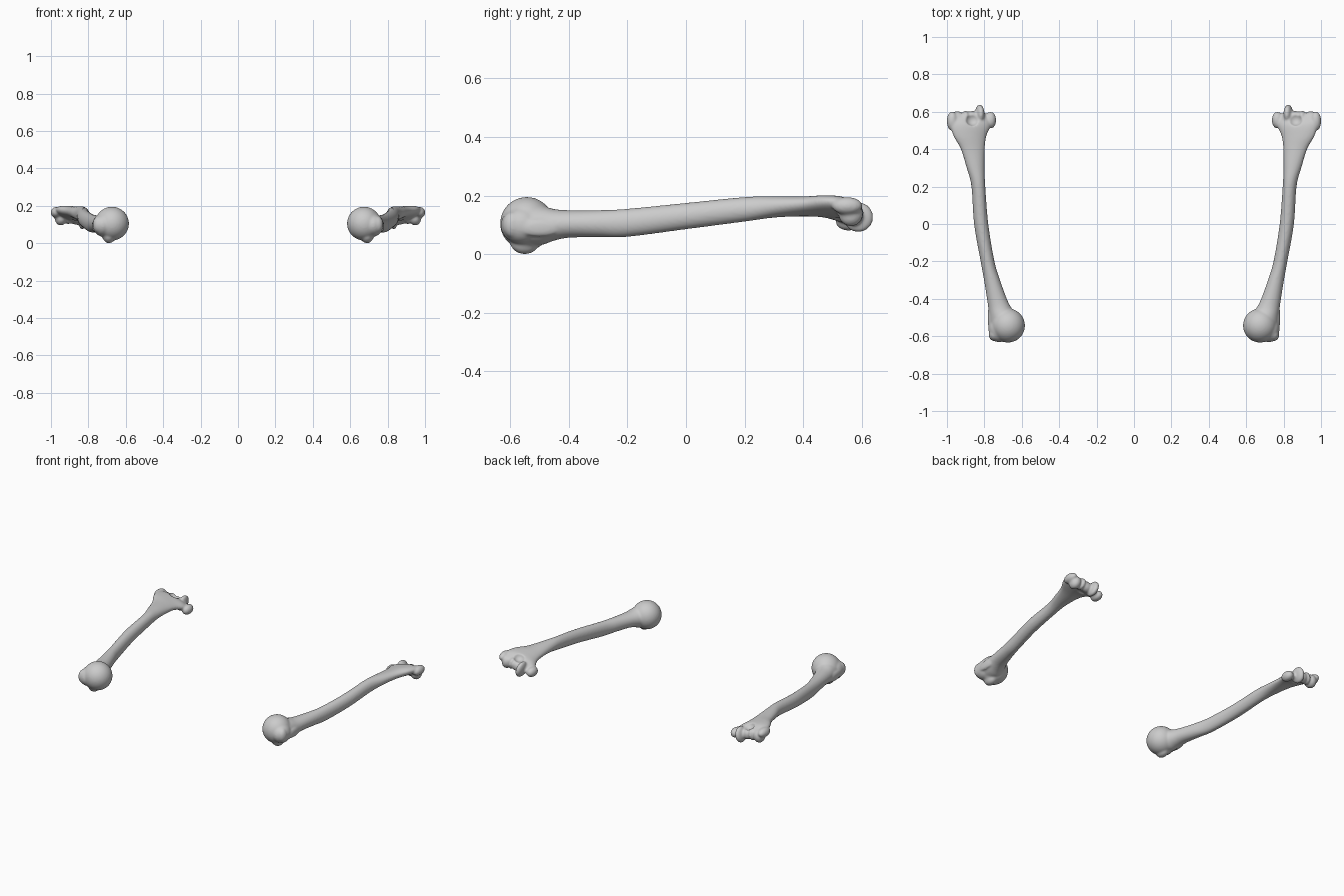
import bpy, bmesh, math
from mathutils import Matrix, Vector

if "Cube" in bpy.data.objects:
    bpy.data.objects.remove(bpy.data.objects["Cube"])

# Shaft stations: y, centre x, centre z, half width, half height, tilt
SHAFT = [
    (-0.57, .700, .098, .070, .065, 0),
    (-0.50, .700, .098, .073, .068, 0),
    (-0.45, .717, .100, .062, .054, 0),
    (-0.40, .733, .103, .053, .047, 0),
    (-0.30, .759, .104, .043, .046, 0),
    (-0.20, .783, .107, .037, .048, 0),
    (0.00, .817, .130, .038, .045, 0),
    (0.20, .832, .153, .037, .042, .1),
    (0.30, .847, .161, .048, .036, .15),
    (0.40, .862, .163, .065, .032, .2),
    (0.47, .877, .163, .090, .033, .22),
    (0.53, .873, .153, .112, .036, .24),
    (0.57, .872, .140, .105, .030, .24),
    (0.59, .872, .135, .085, .022, .24),
]

# Rounded lumps: centre, radii, tilt about y
LUMPS = [
    ((.674, -.543, .105), (.091, .091, .090), 0),      # ball head
    ((.722, -.562, .098), (.056, .070, .062), 0),      # large tubercle
    ((.747, -.590, .100), (.030, .036, .045), 0),      # tubercle corner
    ((.690, -.550, .042), (.035, .050, .042), 0),      # small tubercle
    ((.770, -.500, .090), (.012, .070, .030), 0),      # tubercle crest
    ((.767, .555, .112), (.030, .045, .032), .2),      # inner epicondyle
    ((.972, .550, .165), (.029, .052, .030), .3),      # outer epicondyle
    ((.825, .588, .126), (.024, .051, .052), .2),      # trochlea lip
    ((.865, .572, .133), (.045, .032, .034), .2),      # trochlea groove
    ((.902, .568, .141), (.019, .038, .040), .2),      # trochlea ridge
    ((.945, .562, .138), (.034, .042, .043), .2),      # capitulum
]


def blend(a, b, c, d, t):
    """Smooth curve through b and c."""
    return [.5 * (2 * q + (r - p) * t + (2*p - 5*q + 4*r - s) * t*t
                  + (3*q - p - 3*r + s) * t**3)
            for p, q, r, s in zip(a, b, c, d)]


def add_shaft(bm, sides=40, steps=6):
    n = len(SHAFT)
    stations = []
    for i in range(n - 1):
        quad = [SHAFT[min(max(i + k, 0), n - 1)] for k in (-1, 0, 1, 2)]
        stations += [blend(*quad, s / steps) for s in range(steps)]
    stations.append(SHAFT[-1])
    rings = []
    for y, cx, cz, a, b, tilt in stations:
        ring = []
        for k in range(sides):
            t = 2 * math.pi * k / sides
            u, v = a * math.cos(t), b * math.sin(t)
            ring.append(bm.verts.new((cx + u * math.cos(tilt) - v * math.sin(tilt), y,
                                      cz + u * math.sin(tilt) + v * math.cos(tilt))))
        rings.append(ring)
    for r0, r1 in zip(rings, rings[1:]):
        for k in range(sides):
            j = (k + 1) % sides
            bm.faces.new((r0[k], r0[j], r1[j], r1[k]))
    bm.faces.new(rings[0])
    bm.faces.new(rings[-1][::-1])


def add_lump(bm, centre, radii, tilt):
    m = (Matrix.Translation(centre) @ Matrix.Rotation(-tilt, 4, 'Y')
         @ Matrix.Diagonal(Vector((*radii, 1))))
    bmesh.ops.create_uvsphere(bm, u_segments=40, v_segments=24, radius=1, matrix=m)


def finish(bm, name):
    bmesh.ops.recalc_face_normals(bm, faces=bm.faces)
    mesh = bpy.data.meshes.new(name)
    bm.to_mesh(mesh)
    bm.free()
    mesh.polygons.foreach_set("use_smooth", [True] * len(mesh.polygons))
    obj = bpy.data.objects.new(name, mesh)
    bpy.context.collection.objects.link(obj)
    return obj


# Bone body
bm = bmesh.new()
add_shaft(bm)
for lump in LUMPS:
    add_lump(bm, *lump)
bone = finish(bm, "arm_bone_pair")

# Hollows above and below the elbow joint
bm = bmesh.new()
add_lump(bm, (.862, .560, .192), (.038, .036, .036), .2)
add_lump(bm, (.866, .520, .098), (.045, .022, .026), .2)
cutter = finish(bm, "elbow_hollow_cutter")
cutter.hide_render = True
cutter.hide_set(True)


def remesh(name, size):
    mod = bone.modifiers.new(name, 'REMESH')
    mod.mode = 'VOXEL'
    mod.voxel_size = size
    mod.use_smooth_shade = True


# Fuse the parts, carve the hollows, soften and mirror
remesh("fuse", .005)
cut = bone.modifiers.new("hollows", 'BOOLEAN')
cut.operation = 'DIFFERENCE'
cut.object = cutter
remesh("refuse", .005)
soft = bone.modifiers.new("soften", 'SMOOTH')
soft.factor = .5
soft.iterations = 8
pair = bone.modifiers.new("pair", 'MIRROR')
pair.use_axis = (True, False, False)
pair.use_mirror_merge = False
